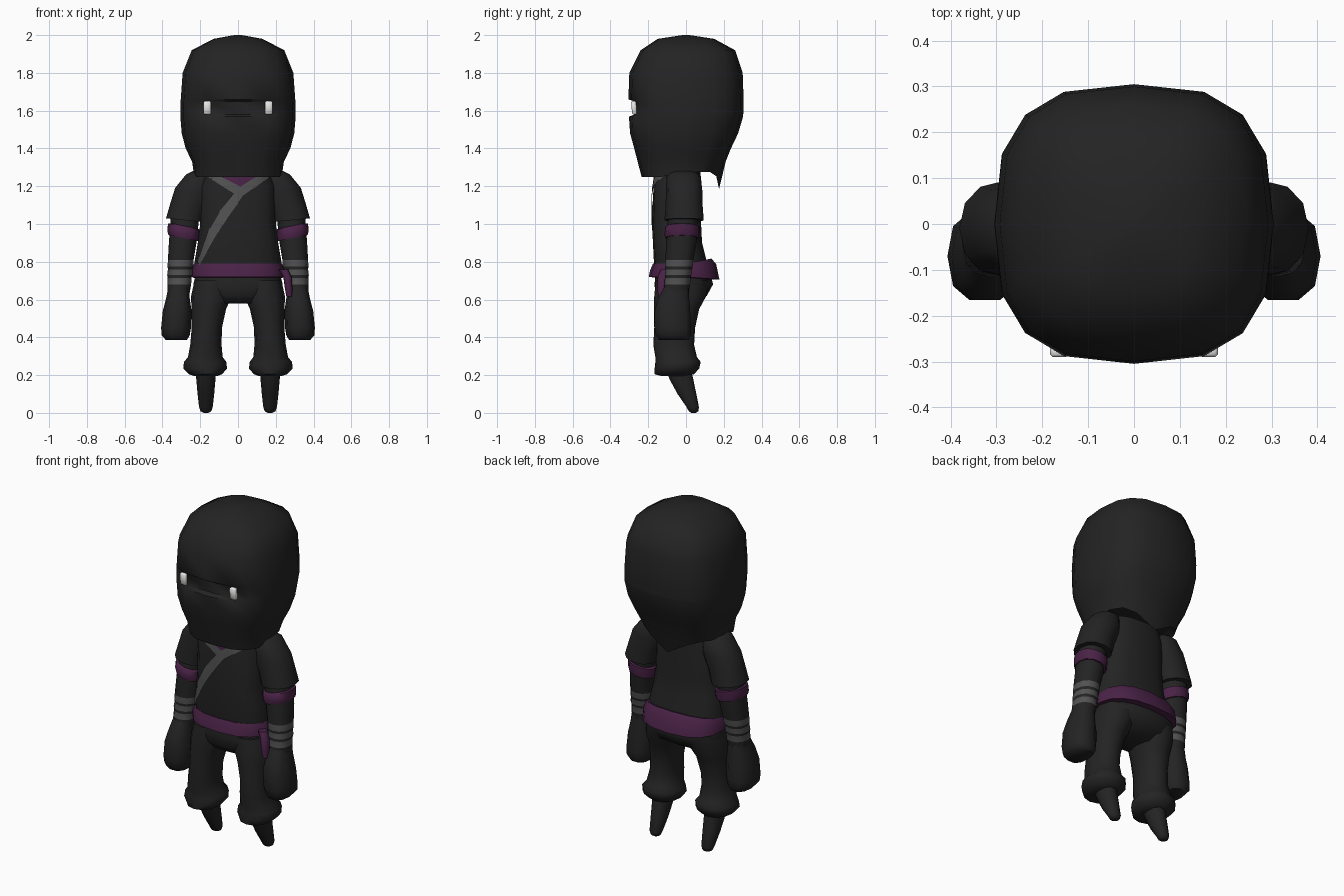
import bpy, bmesh, math
from mathutils import Vector
from mathutils.bvhtree import BVHTree


def material(name, rgb):
    m = bpy.data.materials.new(name)
    m.diffuse_color = (*rgb, 1)
    return m


BLACK = material("black cloth", (0.017, 0.017, 0.017))
PURPLE = material("purple cloth", (0.068, 0.016, 0.062))
GREY = material("grey cloth", (0.085, 0.085, 0.085))
WHITE = material("white eye", (0.8, 0.8, 0.78))


def finish(name, bm, mats, angle=60):
    bmesh.ops.recalc_face_normals(bm, faces=bm.faces)
    me = bpy.data.meshes.new(name)
    bm.to_mesh(me)
    bm.free()
    for m in mats:
        me.materials.append(m)
    ob = bpy.data.objects.new(name, me)
    bpy.context.collection.objects.link(ob)
    bpy.ops.object.select_all(action='DESELECT')
    ob.select_set(True)
    bpy.context.view_layer.objects.active = ob
    bpy.ops.object.shade_smooth_by_angle(angle=math.radians(angle))
    return ob


def loft(name, rings, mats=(BLACK,), n=12, power=2.2, side=1, tilt=0, warp=None, stripes=(), angle=60):
    """Skin rings of (z, centre x, centre y, radius x, radius y), top to bottom."""
    bm = bmesh.new()
    loops = []
    for z, cx, cy, rx, ry in rings:
        loop = []
        for i in range(n):
            a = 2 * math.pi * i / n
            c, s = math.cos(a), math.sin(a)
            dx = math.copysign(abs(c) ** (2 / power), c) * rx
            dy = math.copysign(abs(s) ** (2 / power), s) * ry
            p = Vector((side * (cx + dx), cy + dy, z + tilt * dx))
            loop.append(bm.verts.new(warp(p) if warp else p))
        loops.append(loop)
    for k, (a, b) in enumerate(zip(loops, loops[1:])):
        for i in range(n):
            j = (i + 1) % n
            f = bm.faces.new((a[i], a[j], b[j], b[i]))
            f.material_index = 1 if k in stripes else 0
    bm.faces.new(loops[0])
    bm.faces.new(loops[-1])
    return finish(name, bm, mats, angle)


# Hood: recessed eye slit at the front, pointed flap at the nape
def shape_hood(p):
    if p.y < -0.2 and 1.575 < p.z < 1.65:
        p.y = max(p.y, -0.272)
    if p.z < 1.29 and p.y > 0.08:
        p.z -= 0.09 * max(0, 1 - abs(p.x) / 0.16)
        p.y -= 0.02
    elif p.z < 1.29 and p.y < -0.1:
        p.z -= 0.025
    return p


loft("hood", [
    (2.0, 0, 0, 0.02, 0.02), (1.98, 0, 0, 0.13, 0.15), (1.92, 0, 0.01, 0.245, 0.25),
    (1.8, 0, 0, 0.293, 0.3), (1.66, 0, 0, 0.303, 0.305), (1.648, 0, 0, 0.304, 0.305),
    (1.58, 0, 0, 0.305, 0.303), (1.568, 0, 0, 0.305, 0.302), (1.48, 0, -0.01, 0.298, 0.286),
    (1.4, 0, -0.018, 0.277, 0.256), (1.33, 0, -0.023, 0.243, 0.233), (1.275, 0, -0.02, 0.235, 0.215),
    (1.3, 0, -0.02, 0.2, 0.18)], n=16, power=2.8, warp=shape_hood, angle=45)

# Eyes
for s in (1, -1):
    bm = bmesh.new()
    bmesh.ops.create_cube(bm, size=1)
    for v in bm.verts:
        v.co = (s * 0.163 + v.co.x * 0.04, -0.275 + v.co.y * 0.026 - v.co.z * 0.006, 1.615 + v.co.z * 0.07)
    bmesh.ops.bevel(bm, geom=bm.edges[:], offset=0.006, segments=1, affect='EDGES')
    finish("eye", bm, [WHITE])

# Torso
torso = loft("torso", [
    (1.28, 0, -0.045, 0.17, 0.12), (1.2, 0, -0.045, 0.2, 0.127), (1.0, 0, -0.05, 0.2, 0.13),
    (0.9, 0, -0.045, 0.213, 0.13), (0.8, 0, -0.03, 0.23, 0.14), (0.72, 0, -0.02, 0.22, 0.14)],
    n=16, power=2.6)
tree = BVHTree.FromObject(torso, bpy.context.evaluated_depsgraph_get())


def plate(name, left, right, mat, off, cols=4, steps=6):
    """Lay a thin strip between two (x, z) edge paths on the chest."""
    def sample(path, t):
        t *= len(path) - 1
        i = min(int(t), len(path) - 2)
        return Vector(path[i]).lerp(Vector(path[i + 1]), t - i)
    rows = steps * (len(left) - 1)
    bm = bmesh.new()
    grid = []
    for r in range(rows + 1):
        a, b = sample(left, r / rows), sample(right, r / rows)
        row = []
        for c in range(cols + 1):
            q = a.lerp(b, c / cols)
            hit = tree.ray_cast(Vector((q.x, -1, q.y)), Vector((0, 1, 0)))[0]
            if hit is None:
                hit = tree.find_nearest(Vector((q.x, -0.1, q.y)))[0]
            row.append(bm.verts.new(hit + Vector((0, -off, 0))))
        grid.append(row)
    for a, b in zip(grid, grid[1:]):
        for i in range(cols):
            bm.faces.new((a[i], a[i + 1], b[i + 1], b[i]))
    finish(name, bm, [mat])


# Collar and crossed lapels
plate("collar", [(-0.15, 1.27), (-0.02, 1.19)], [(0.15, 1.27), (0.02, 1.19)], PURPLE, 0.004)
plate("short_lapel", [(-0.185, 1.265), (-0.02, 1.16)], [(-0.12, 1.265), (0.02, 1.195)], GREY, 0.006)
plate("long_lapel",
      [(0.12, 1.265), (0.0, 1.19), (-0.09, 1.08), (-0.16, 0.96), (-0.215, 0.8)],
      [(0.19, 1.265), (0.03, 1.15), (-0.05, 1.04), (-0.12, 0.93), (-0.205, 0.78)], GREY, 0.008)


# Belt, taller at the back
def shape_belt(p):
    if p.y > 0:
        p.z += (0.2 if p.z > 0.75 else -0.08) * p.y
    return p


loft("belt", [
    (0.785, 0, -0.02, 0.215, 0.13), (0.79, 0, -0.02, 0.232, 0.155), (0.755, 0, -0.015, 0.246, 0.175),
    (0.72, 0, -0.01, 0.246, 0.187), (0.715, 0, -0.015, 0.21, 0.14)],
    [PURPLE], n=16, power=2.5, warp=shape_belt)
loft("belt_tail", [
    (0.76, 0.24, -0.11, 0.025, 0.025), (0.72, 0.262, -0.12, 0.022, 0.03),
    (0.66, 0.268, -0.125, 0.02, 0.028), (0.615, 0.272, -0.125, 0.016, 0.022)], [PURPLE], n=8)

# Hips
loft("hips", [
    (0.74, 0, -0.015, 0.222, 0.145), (0.68, 0, -0.012, 0.237, 0.155),
    (0.62, 0, -0.025, 0.225, 0.135), (0.58, 0, -0.04, 0.15, 0.085)], n=16, power=2.4)

for s in (1, -1):
    # Baggy trouser leg with cuff
    loft("trouser_leg", [
        (0.7, 0.13, -0.02, 0.1, 0.14), (0.62, 0.14, -0.03, 0.108, 0.138), (0.55, 0.155, -0.05, 0.092, 0.12),
        (0.45, 0.165, -0.06, 0.08, 0.108), (0.36, 0.17, -0.065, 0.083, 0.108),
        (0.295, 0.173, -0.052, 0.092, 0.11), (0.27, 0.174, -0.042, 0.112, 0.12),
        (0.235, 0.174, -0.048, 0.116, 0.118), (0.205, 0.172, -0.062, 0.088, 0.105),
        (0.195, 0.17, -0.06, 0.06, 0.07)], side=s)
    # Tapered foot
    loft("foot", [
        (0.25, 0.17, -0.045, 0.055, 0.07), (0.18, 0.17, -0.025, 0.051, 0.066),
        (0.1, 0.17, 0.005, 0.044, 0.052), (0.03, 0.17, 0.036, 0.036, 0.034),
        (0.008, 0.17, 0.04, 0.028, 0.026), (0.0, 0.17, 0.04, 0.012, 0.012)], side=s, n=10)
    # Sleeve
    loft("sleeve", [
        (1.275, 0.19, -0.015, 0.05, 0.07), (1.255, 0.2, -0.012, 0.075, 0.09),
        (1.18, 0.228, -0.01, 0.105, 0.096), (1.1, 0.26, -0.01, 0.098, 0.098),
        (1.02, 0.283, -0.01, 0.098, 0.104), (1.02, 0.283, -0.015, 0.075, 0.08)], side=s, tilt=0.1)
    # Purple armband
    loft("armband", [
        (0.99, 0.285, -0.02, 0.07, 0.08), (0.985, 0.285, -0.02, 0.086, 0.09),
        (0.945, 0.288, -0.022, 0.086, 0.092), (0.925, 0.288, -0.022, 0.08, 0.088),
        (0.925, 0.288, -0.022, 0.06, 0.07)], [PURPLE], side=s, tilt=0.2)
    # Arm with wrist wraps
    loft("arm", [
        (1.04, 0.28, -0.015, 0.075, 0.08), (0.9, 0.293, -0.025, 0.073, 0.08),
        (0.81, 0.303, -0.035, 0.068, 0.074), (0.775, 0.305, -0.038, 0.068, 0.073),
        (0.76, 0.306, -0.039, 0.065, 0.07), (0.73, 0.308, -0.042, 0.067, 0.07),
        (0.715, 0.309, -0.044, 0.063, 0.068), (0.68, 0.311, -0.046, 0.063, 0.068),
        (0.63, 0.315, -0.055, 0.058, 0.068)], [BLACK, GREY], side=s, stripes=(2, 4, 6))
    # Mitten hand
    loft("hand", [
        (0.67, 0.313, -0.05, 0.055, 0.065), (0.61, 0.318, -0.065, 0.062, 0.085),
        (0.54, 0.322, -0.072, 0.076, 0.098), (0.45, 0.328, -0.07, 0.079, 0.1),
        (0.41, 0.33, -0.067, 0.074, 0.096), (0.385, 0.326, -0.065, 0.055, 0.08)],
        side=s, n=10, power=2.5)
